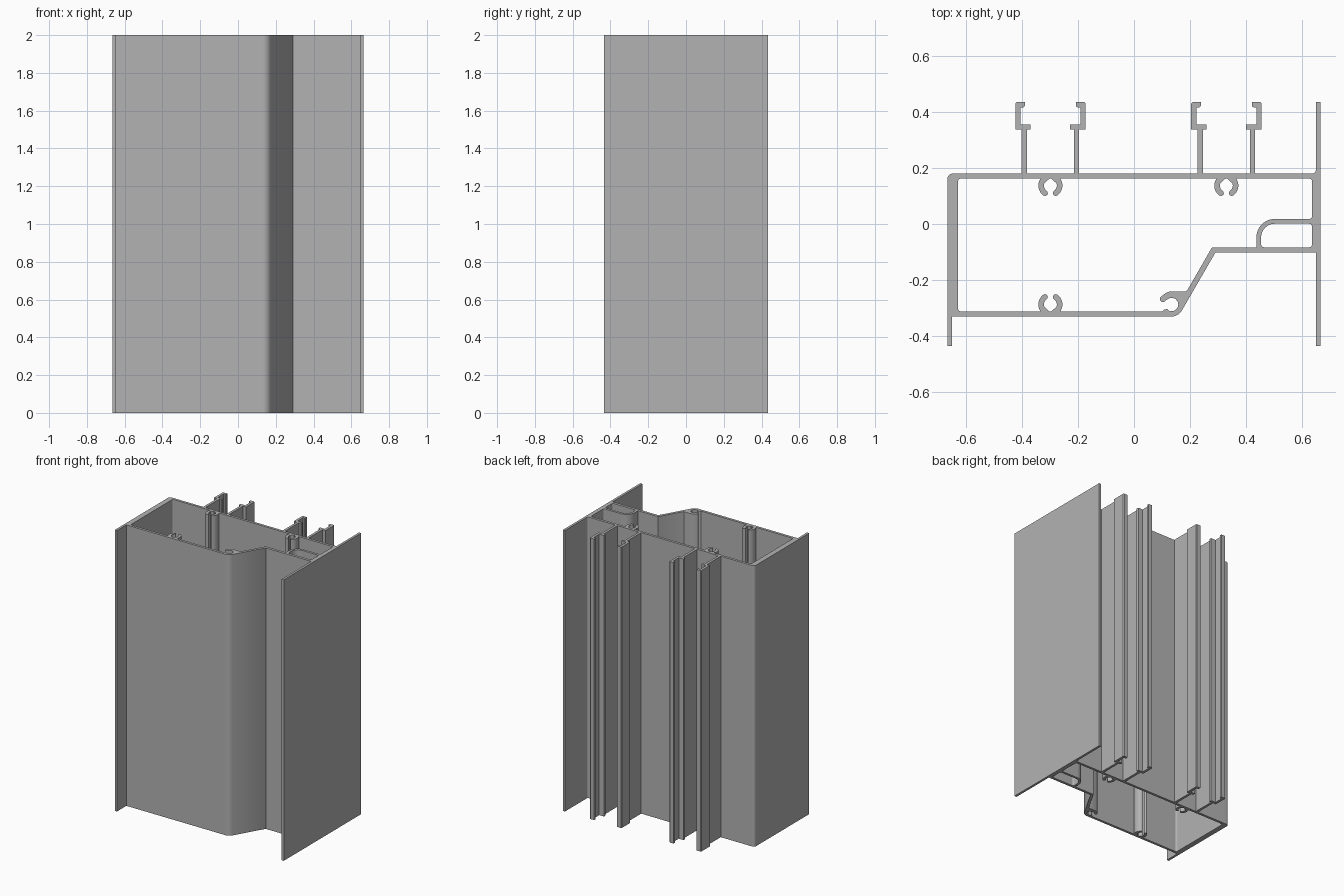
import bpy
import bmesh
from math import cos, sin, radians

HEIGHT = 2.0
BACK_OUT, BACK_IN = 0.18, 0.162        # back wall faces
FRONT_OUT, FRONT_IN = -0.33, -0.312    # front wall faces
SHELF_OUT, SHELF_IN = -0.102, -0.083   # recessed front wall faces
SIDE, END = 0.665, 0.435               # overall half width and half depth

cube = bpy.data.objects.get("Cube")
if cube:
    bpy.data.objects.remove(cube, do_unlink=True)

metal = bpy.data.materials.new("plain grey metal")
metal.use_nodes = True
grey = (0.45, 0.45, 0.45, 1)
metal.diffuse_color = grey
metal.node_tree.nodes["Principled BSDF"].inputs["Base Color"].default_value = grey


def arc(cx, cy, r, start, stop, steps=8):
    angles = [radians(start + (stop - start) * i / steps) for i in range(steps + 1)]
    return [(cx + r * cos(a), cy + r * sin(a)) for a in angles]


def extrude(name, outline):
    """Raise a closed outline to the full height."""
    bm = bmesh.new()
    base = bm.faces.new([bm.verts.new((x, y, 0)) for x, y in outline])
    raised = bmesh.ops.extrude_face_region(bm, geom=[base], use_keep_orig=True)
    top = [v for v in raised["geom"] if isinstance(v, bmesh.types.BMVert)]
    bmesh.ops.translate(bm, verts=top, vec=(0, 0, HEIGHT))
    bmesh.ops.recalc_face_normals(bm, faces=bm.faces)
    mesh = bpy.data.meshes.new(name)
    bm.to_mesh(mesh)
    bm.free()
    mesh.materials.append(metal)
    obj = bpy.data.objects.new(name, mesh)
    bpy.context.collection.objects.link(obj)
    bpy.ops.object.select_all(action="DESELECT")
    obj.select_set(True)
    bpy.context.view_layer.objects.active = obj
    bpy.ops.object.shade_smooth_by_angle(angle=radians(32))
    return obj


def box(name, x0, x1, y0, y1):
    return extrude(name, [(x0, y0), (x1, y0), (x1, y1), (x0, y1)])


# Right-hand wall with its front lip and rounded back corner
extrude("right_wall", [(-SIDE, -END), (-0.648, -END), (-0.648, FRONT_OUT),
                       (-0.627, FRONT_OUT), (-0.627, BACK_OUT)]
        + arc(-0.645, 0.16, 0.02, 90, 180))

# Straight walls
box("back_wall", -0.627, 0.635, BACK_IN, BACK_OUT)
box("front_wall", -0.627, 0.1, FRONT_OUT, FRONT_IN)
box("recessed_front_wall", 0.29, 0.635, SHELF_OUT, SHELF_IN)

# Left-hand flange, thicker where it closes the chamber
extrude("left_flange", [(0.648, -END), (SIDE, -END), (SIDE, END), (0.648, END)]
        + arc(0.635, 0.193, 0.013, 0, -90)
        + [(0.635, SHELF_OUT), (0.648, SHELF_OUT)])

# Sloped wall with the curled hook inside its foot
extrude("sloped_wall_and_hook", [(0.1, FRONT_OUT)]
        + arc(0.132, -0.285, 0.045, -90, -30)
        + [(0.29, SHELF_OUT), (0.29, SHELF_IN), (0.278, SHELF_IN),
           (0.19, -0.236), (0.185, -0.24), (0.127, -0.24), (0.112, -0.247)]
        + arc(0.103, -0.267, 0.011, 120, 320)
        + arc(0.134, -0.287, 0.024, 125, -70)
        + [(0.127, -0.311), (0.118, -0.303), (0.108, -0.305), (0.1, FRONT_IN)])

# Quarter-round channel beside the flange
extrude("rounded_channel", [(0.436, SHELF_IN)]
        + arc(0.502, -0.048, 0.066, 180, 90, 12)
        + [(0.635, 0.018), (0.635, 0.001)]
        + arc(0.502, -0.048, 0.049, 90, 180, 12)
        + [(0.453, SHELF_IN)])

# Small fillets in the inside corners
for x, y, sx, sy in [(-0.627, BACK_IN, 1, -1), (-0.627, FRONT_IN, 1, 1),
                     (0.635, BACK_IN, -1, -1), (0.635, 0.018, -1, 1),
                     (0.635, 0.001, -1, -1), (0.635, SHELF_IN, -1, 1),
                     (0.453, SHELF_IN, 1, 1)]:
    r = 0.011
    curve = arc(r, r, r, 180, 270, 5)
    extrude("corner_fillet", [(x, y)] + [(x + sx * u, y + sy * v) for u, v in curve])


# Screw port: two curled arms rising from a wall
arm = ([(0.003, 0), (0.0216, 0.017)]
       + arc(0, 0.025, 0.023, -20, 55)
       + arc(0.019, 0.052, 0.01, 235, 55, 6)[1:-1]
       + arc(0, 0.025, 0.043, 55, -30, 10)
       + [(0.036, 0)])


def screw_port(cx, wall, inward):
    for side in (-1, 1):
        extrude("screw_port_arm",
                [(cx + side * u, wall + inward * v) for u, v in arm])


# Glazing rail: stem, cross foot and hooked lip, outlined in one piece
rail = [(0.084, BACK_OUT), (0.102, BACK_OUT), (0.102, 0.336), (0.125, 0.336),
        (0.125, 0.43), (0.12, END), (0.091, END), (0.091, 0.42), (0.096, 0.416),
        (0.107, 0.416), (0.107, 0.354), (0.07, 0.354), (0.07, 0.336), (0.084, 0.336)]

for centre in (-0.298, 0.329):
    screw_port(centre, BACK_IN, -1)
    for side in (-1, 1):
        extrude("hooked_rail", [(centre + side * u, y) for u, y in rail])
screw_port(-0.298, FRONT_IN, 1)
